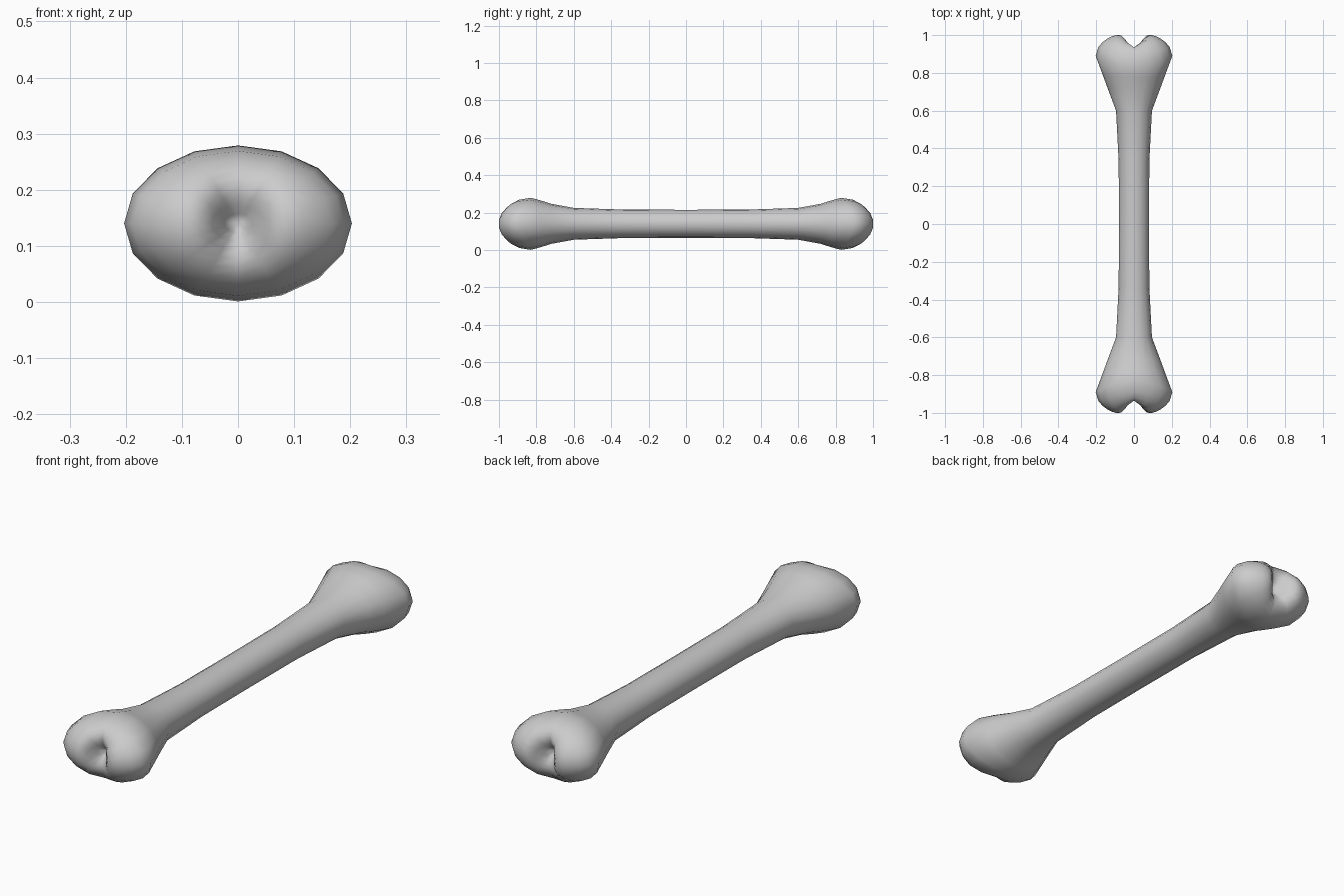
import bpy, bmesh, math

if "Cube" in bpy.data.objects:
    bpy.data.objects.remove(bpy.data.objects["Cube"])

SIDES = 16
ZC = 0.14            # height of the bone axis
HX, HZ = 0.203, 0.139  # half width and half height of the knuckle rim
bm = bmesh.new()


def ring(hx, hz, y_of):
    """Elliptical ring; y_of(angle, x) gives the lengthwise position."""
    verts = []
    for i in range(SIDES):
        a = 2 * math.pi * i / SIDES
        x = hx * math.cos(a)
        verts.append(bm.verts.new((x, y_of(a, x), ZC + hz * math.sin(a))))
    return verts


def rim_y(a):
    return 0.83 + 0.06 * math.cos(a) ** 2


def cap_y(s, a, x):
    """Dome with a dimpled notch that splits it into two lobes."""
    r = rim_y(a)
    dome = r + (1.017 - r) * math.sqrt(max(0, 1 - s * s))
    return dome - 0.112 * (1 - s) * math.exp(-(x / 0.05) ** 2)


# Half of the bone: shaft stations, then nested rings over the knuckle
stations = [(0.0, 0.08, 0.075), (0.33, 0.081, 0.076), (0.6, 0.095, 0.085),
            (0.72, 0.140, 0.107), (0.78, 0.162, 0.126)]
rings = [ring(hx, hz, lambda a, x, y=y: y) for y, hx, hz in stations]
for s in (1, 0.93, 0.82, 0.7, 0.58, 0.46, 0.34, 0.23, 0.12):
    rings.append(ring(HX * s, HZ * s, lambda a, x, s=s: cap_y(s, a, x)))
for lo, hi in zip(rings, rings[1:]):
    for i in range(SIDES):
        j = (i + 1) % SIDES
        bm.faces.new((lo[i], lo[j], hi[j], hi[i]))
tip = bm.verts.new((0, cap_y(0, 0, 0), ZC))
for i in range(SIDES):
    bm.faces.new((rings[-1][i], rings[-1][(i + 1) % SIDES], tip))

# Mirror to the other end and weld the middle
geom = bmesh.ops.duplicate(bm, geom=bm.verts[:] + bm.edges[:] + bm.faces[:])["geom"]
for v in geom:
    if isinstance(v, bmesh.types.BMVert):
        v.co.y = -v.co.y
bmesh.ops.remove_doubles(bm, verts=bm.verts[:], dist=0.0005)
bmesh.ops.recalc_face_normals(bm, faces=bm.faces[:])
for f in bm.faces:
    f.smooth = True

mesh = bpy.data.meshes.new("bone")
bm.to_mesh(mesh)
bm.free()
bone = bpy.data.objects.new("bone", mesh)
bpy.context.collection.objects.link(bone)
